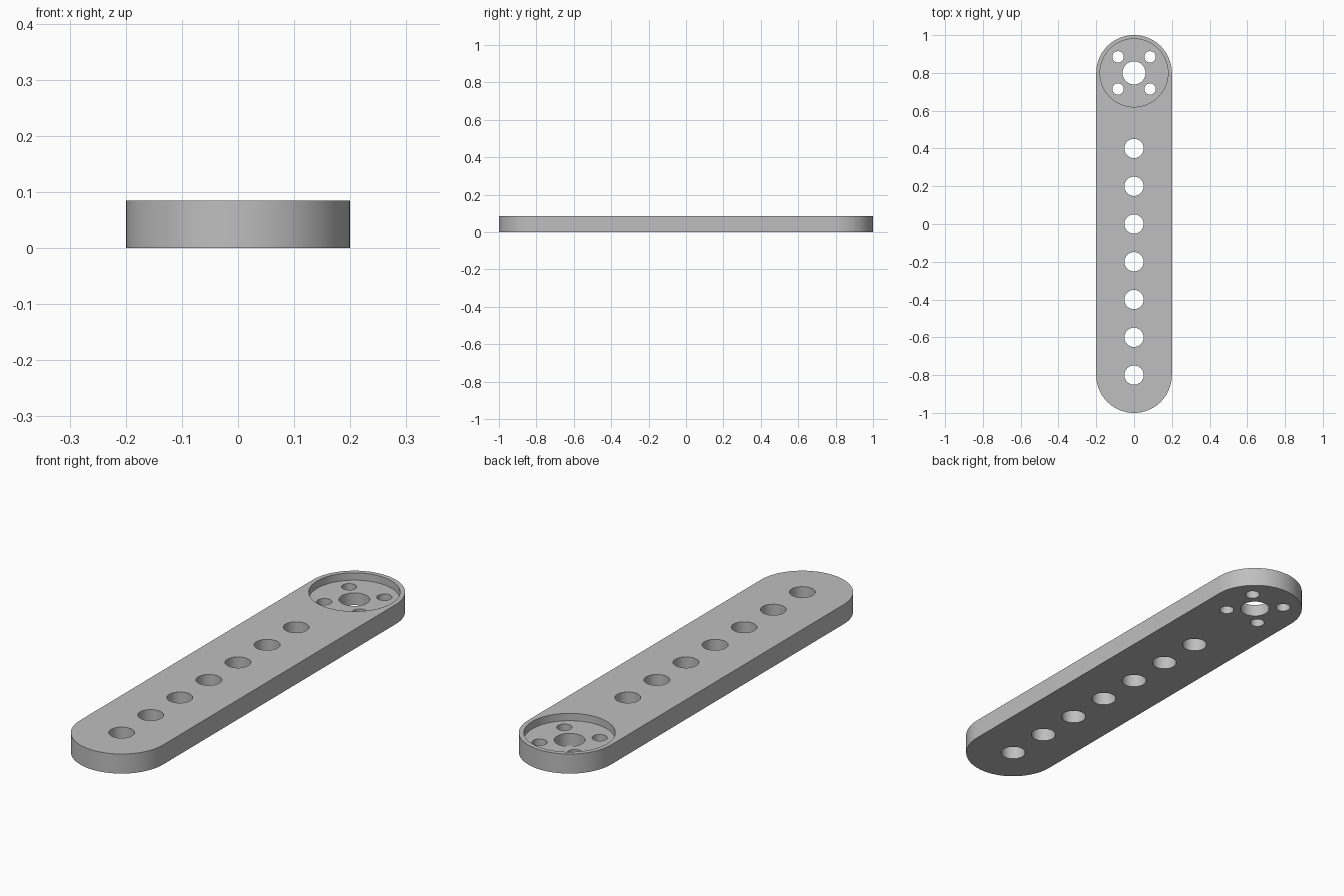
import bpy, bmesh, math

THICK, HALF_W, END_Y = 0.085, 0.2, 0.8
FLOOR_Z = 0.053

cube = bpy.data.objects.get("Cube")
if cube:
    bpy.data.objects.remove(cube, do_unlink=True)

grey = bpy.data.materials.new("plain grey")
grey.use_nodes = True
colour = (0.52, 0.52, 0.52, 1)
grey.diffuse_color = colour
grey.node_tree.nodes["Principled BSDF"].inputs["Base Color"].default_value = colour


def arc(cx, cy, r, start, sweep, steps):
    return [(cx + r * math.cos(start + sweep * i / steps),
             cy + r * math.sin(start + sweep * i / steps)) for i in range(steps + 1)]


def prism(bm, outline, z0, z1):
    face = bm.faces.new([bm.verts.new((x, y, z0)) for x, y in outline])
    top = bmesh.ops.extrude_face_region(bm, geom=[face])["geom"]
    verts = [g for g in top if isinstance(g, bmesh.types.BMVert)]
    bmesh.ops.translate(bm, verts=verts, vec=(0, 0, z1 - z0))


def circle(cx, cy, r, steps=48):
    return arc(cx, cy, r, 0, math.tau, steps)[:-1]


def make(name, prisms):
    bm = bmesh.new()
    for outline, z0, z1 in prisms:
        prism(bm, outline, z0, z1)
    bmesh.ops.recalc_face_normals(bm, faces=bm.faces)
    mesh = bpy.data.meshes.new(name)
    bm.to_mesh(mesh)
    bm.free()
    mesh.materials.append(grey)
    obj = bpy.data.objects.new(name, mesh)
    bpy.context.collection.objects.link(obj)
    return obj


# Arm: flat bar with fully rounded ends
outline = (arc(0, END_Y, HALF_W, 0, math.pi, 48)
           + arc(0, -END_Y, HALF_W, math.pi, math.pi, 48))
arm = make("arm", [(outline, 0, THICK)])

# Round pocket in the back end
pocket = make("pocket_cutter", [(circle(0, END_Y, 0.18, 96), FLOOR_Z, 0.2)])

# Through holes: row along the arm, hub centre and four screw holes
holes = [(0, -0.8 + 0.2 * i, 0.051) for i in range(7)]
holes.append((0, END_Y, 0.061))
holes += [(sx * 0.085, END_Y + sy * 0.085, 0.03) for sx in (-1, 1) for sy in (-1, 1)]
drill = make("hole_cutter", [(circle(*h), -0.1, 0.2) for h in holes])

# Cut, then discard the cutters
for cutter in (pocket, drill):
    mod = arm.modifiers.new(cutter.name, "BOOLEAN")
    mod.operation, mod.solver, mod.object = "DIFFERENCE", "EXACT", cutter
    cutter.hide_render = True
bpy.context.view_layer.update()
graph = bpy.context.evaluated_depsgraph_get()
cut_mesh = bpy.data.meshes.new_from_object(arm.evaluated_get(graph))
arm.modifiers.clear()
arm.data = cut_mesh
for cutter in (pocket, drill):
    bpy.data.objects.remove(cutter, do_unlink=True)

# Smooth curved walls, keep the rims sharp
bpy.ops.object.select_all(action="DESELECT")
arm.select_set(True)
bpy.context.view_layer.objects.active = arm
bpy.ops.object.shade_smooth_by_angle(angle=math.radians(30))
